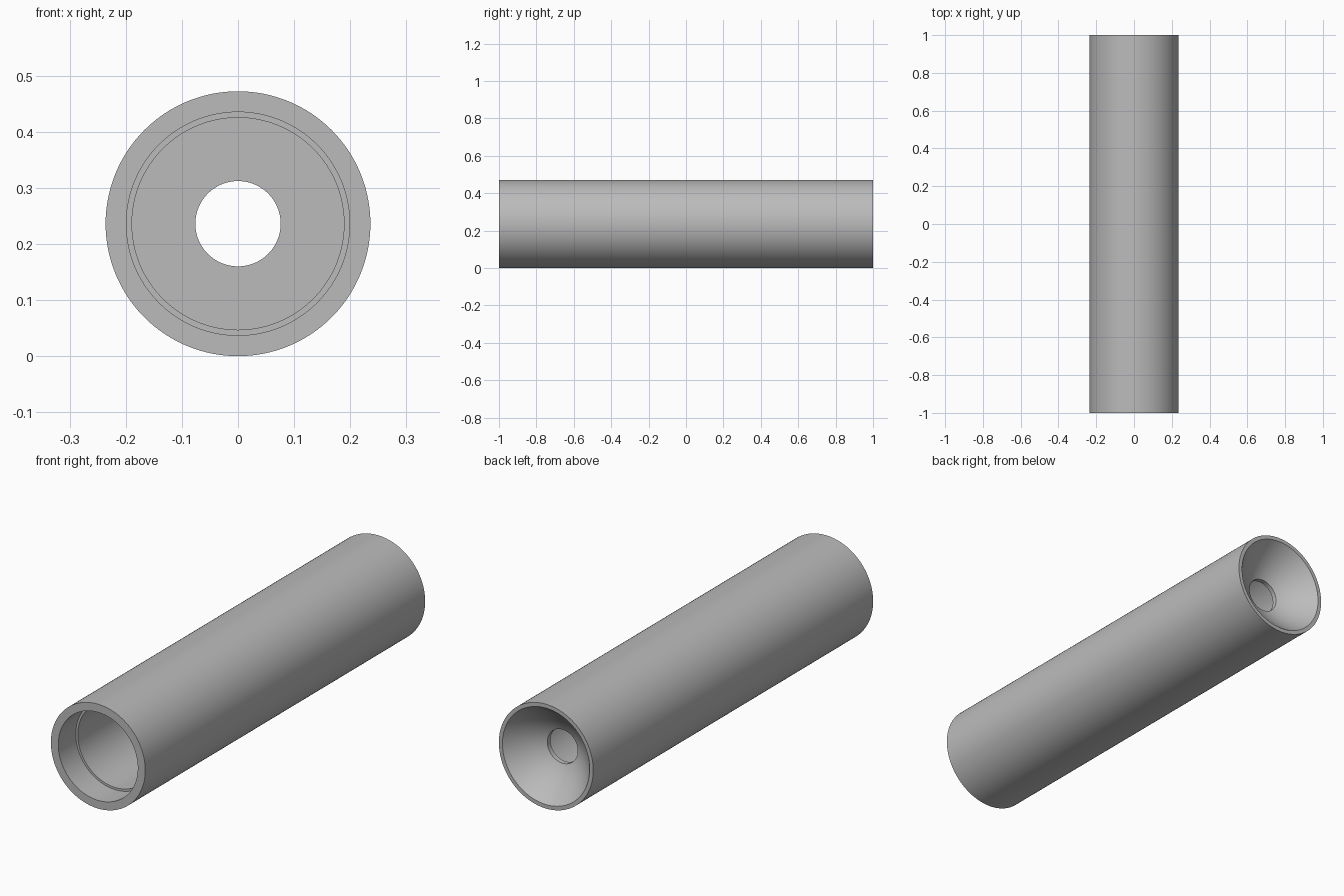
import bpy, bmesh
from math import radians
from mathutils import Matrix, Vector

old = bpy.data.objects.get("Cube")
if old:
    bpy.data.objects.remove(old)

R = 0.236          # outer radius, also the height of the axis
SEGMENTS = 128

grey = bpy.data.materials.new("plain grey")
grey.use_nodes = True
grey.diffuse_color = (0.5, 0.5, 0.5, 1)
grey.node_tree.nodes["Principled BSDF"].inputs["Base Color"].default_value = (0.5, 0.5, 0.5, 1)


def lathe(name, profile):
    """Spin a closed (radius, y) profile around the y axis."""
    bm = bmesh.new()
    verts = [bm.verts.new((r, y, 0)) for r, y in profile]
    edges = [bm.edges.new((a, b)) for a, b in zip(verts, verts[1:] + verts[:1])]
    bmesh.ops.spin(bm, geom=verts + edges, cent=(0, 0, 0), axis=(0, 1, 0),
                   angle=radians(360), steps=SEGMENTS, use_duplicate=False)
    bmesh.ops.remove_doubles(bm, verts=bm.verts, dist=1e-5)
    bmesh.ops.recalc_face_normals(bm, faces=bm.faces)
    bmesh.ops.transform(bm, matrix=Matrix.Translation(Vector((0, 0, R))), verts=bm.verts)
    mesh = bpy.data.meshes.new(name)
    bm.to_mesh(mesh)
    bm.free()
    mesh.materials.append(grey)
    obj = bpy.data.objects.new(name, mesh)
    bpy.context.collection.objects.link(obj)
    bpy.ops.object.select_all(action="DESELECT")
    obj.select_set(True)
    bpy.context.view_layer.objects.active = obj
    bpy.ops.object.shade_smooth_by_angle(angle=radians(25))


# Curved dish in the back end, from the rim down to the centre hole
hole, rim, depth, steps = 0.076, 0.218, 0.118, 16
dish = []
for i in range(steps + 1):
    r = rim + (hole - rim) * i / steps
    dish.append((r, 1 - depth * (rim**2 - r**2) / (rim**2 - hole**2)))

# Tube wall, dish, partition with the hole, and stepped front bore
lathe("tube_body", [(R, -1), (R, 1)] + dish + [
    (hole, 0.86), (0.189, 0.86), (0.189, -0.875), (0.199, -0.875), (0.199, -1)])
